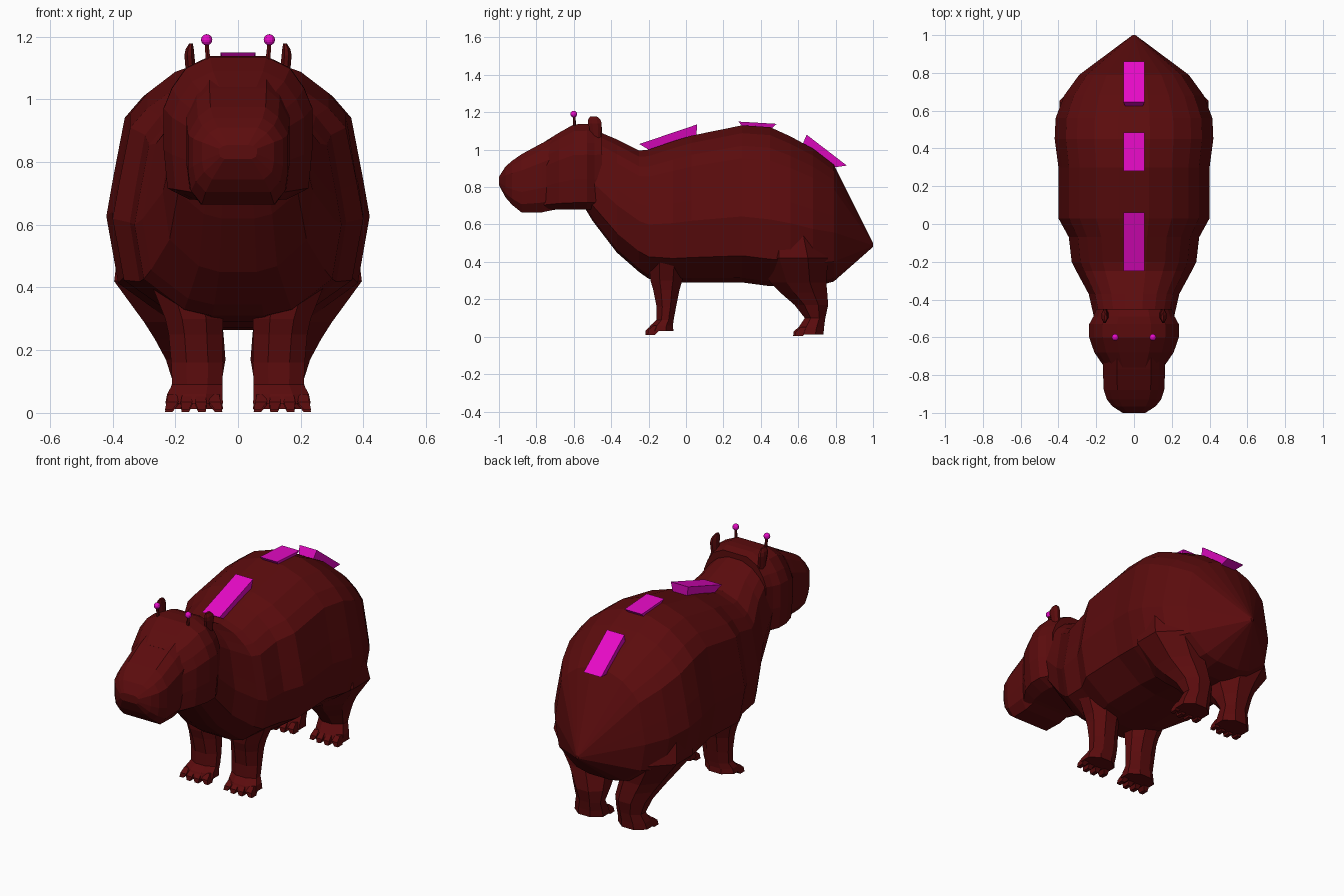
import bpy, bmesh, math
from mathutils import Vector


def material(name, rgb):
    m = bpy.data.materials.new(name)
    m.diffuse_color = (*rgb, 1)
    return m


RED = material("dark red hide", (0.105, 0.0035, 0.004))
PINK = material("magenta", (0.80, 0.003, 0.57))


def finish(name, bm, mat, mirror=False):
    bmesh.ops.recalc_face_normals(bm, faces=bm.faces[:])
    me = bpy.data.meshes.new(name)
    bm.to_mesh(me)
    bm.free()
    me.materials.append(mat)
    ob = bpy.data.objects.new(name, me)
    bpy.context.collection.objects.link(ob)
    if mirror:
        ob.modifiers.new("mirror", 'MIRROR')
    return ob


def skin(bm, rings):
    """Join a list of point rings into a closed, capped skin."""
    loops = [[bm.verts.new(p) for p in r] for r in rings]
    for a, b in zip(loops, loops[1:]):
        n = len(a)
        for i in range(n):
            bm.faces.new((a[i], a[(i + 1) % n], b[(i + 1) % n], b[i]))
    bm.faces.new(loops[0])
    bm.faces.new(loops[-1])


def body_loft(name, stations, profile):
    """Stations run along y: (y, bottom, top, half width); profile is (height, width)."""
    rings = []
    for y, bot, top, w in stations:
        right = [(w * f, y, bot + (top - bot) * t) for t, f in profile]
        rings.append(right + [(-x, yy, z) for x, yy, z in reversed(right)])
    bm = bmesh.new()
    skin(bm, rings)
    return finish(name, bm, RED)


def limb_rings(stations, n=8):
    """Stations run along z: (z, x, y, half width, half depth)."""
    k = 1 / math.cos(math.pi / n)
    angles = [(i + 0.5) * 2 * math.pi / n for i in range(n)]
    return [[(x + rx * k * math.cos(a), y + ry * k * math.sin(a), z) for a in angles]
            for z, x, y, rx, ry in stations]


def leg(name, stations, toe_y, toe_z):
    bm = bmesh.new()
    skin(bm, limb_rings(stations))
    # four small pointed toes fanned across the front of the foot
    for i in range(4):
        x = 0.074 + i * 0.045
        y = toe_y + (0.012 if i in (0, 3) else 0)
        tip = x + (i - 1.5) * 0.008
        skin(bm, limb_rings([(toe_z + 0.05, x, y + 0.05, 0.014, 0.02),
                             (toe_z + 0.025, x, y + 0.03, 0.019, 0.03),
                             (toe_z, tip, y + 0.018, 0.012, 0.02)], 4))
    return finish(name, bm, RED, True)


# barrel body, from neck to pointed rump
body_loft("body", [
    (-0.56, 0.72, 1.06, 0.18), (-0.50, 0.62, 1.11, 0.21), (-0.37, 0.45, 1.055, 0.24),
    (-0.25, 0.345, 0.995, 0.305), (-0.20, 0.31, 1.0, 0.33), (-0.07, 0.29, 1.045, 0.345),
    (0.03, 0.29, 1.075, 0.40), (0.30, 0.29, 1.13, 0.40), (0.45, 0.27, 1.12, 0.42),
    (0.56, 0.27, 1.07, 0.415), (0.68, 0.265, 1.005, 0.37), (0.79, 0.295, 0.92, 0.29),
    (1.0, 0.48, 0.50, 0.008)],
    [(0, 0.25), (0.03, 0.52), (0.17, 0.91), (0.42, 1), (0.56, 0.95),
     (0.79, 0.86), (0.87, 0.72), (0.95, 0.5), (1, 0.2)])

# boxy head behind the snout, ending in a step at the neck
body_loft("head", [
    (-0.76, 0.675, 1.04, 0.155), (-0.68, 0.68, 1.09, 0.21), (-0.60, 0.68, 1.135, 0.237),
    (-0.53, 0.68, 1.138, 0.237), (-0.49, 0.68, 1.135, 0.215), (-0.45, 0.72, 1.12, 0.20)],
    [(0, 0.65), (0.08, 0.95), (0.35, 1), (0.64, 1), (0.78, 0.89), (0.92, 0.70), (1, 0.38)])

# narrower blunt square snout
body_loft("snout", [
    (-1.0, 0.81, 0.855, 0.06), (-0.965, 0.745, 0.91, 0.115), (-0.93, 0.705, 0.94, 0.143),
    (-0.88, 0.665, 0.975, 0.160), (-0.77, 0.665, 1.035, 0.165), (-0.65, 0.69, 1.09, 0.165)],
    [(0, 0.72), (0.14, 0.94), (0.35, 1), (0.72, 1), (0.90, 0.80), (1, 0.55)])

# legs
leg("front_leg", [(0.52, 0.19, -0.10, 0.13, 0.11), (0.30, 0.14, -0.105, 0.092, 0.085),
                  (0.25, 0.135, -0.105, 0.086, 0.07), (0.16, 0.13, -0.105, 0.083, 0.052),
                  (0.09, 0.13, -0.112, 0.08, 0.046),
                  (0.06, 0.138, -0.13, 0.088, 0.06), (0.03, 0.14, -0.137, 0.092, 0.07)],
    -0.215, 0.01)
leg("hind_leg", [(0.62, 0.22, 0.55, 0.15, 0.15), (0.42, 0.215, 0.575, 0.18, 0.185),
                 (0.29, 0.175, 0.60, 0.125, 0.15), (0.235, 0.155, 0.63, 0.11, 0.125),
                 (0.17, 0.135, 0.67, 0.095, 0.09), (0.10, 0.13, 0.69, 0.078, 0.055),
                 (0.05, 0.138, 0.67, 0.087, 0.068), (0.012, 0.14, 0.66, 0.092, 0.075)],
    0.575, 0.003)

# ears
bm = bmesh.new()
skin(bm, limb_rings([(1.06, 0.148, -0.48, 0.016, 0.025), (1.14, 0.155, -0.487, 0.016, 0.036),
                     (1.16, 0.154, -0.49, 0.013, 0.033), (1.178, 0.15, -0.495, 0.006, 0.018)]))
finish("ear", bm, RED, True)

# feelers: red stalks with magenta balls
bm = bmesh.new()
skin(bm, limb_rings([(1.08, 0.092, -0.595, 0.009, 0.009), (1.18, 0.1, -0.598, 0.006, 0.006)], 6))
finish("feeler_stalk", bm, RED, True)
bm = bmesh.new()
bmesh.ops.create_uvsphere(bm, u_segments=12, v_segments=8, radius=0.018)
bmesh.ops.translate(bm, verts=bm.verts[:], vec=Vector((0.1, -0.6, 1.19)))
finish("feeler_ball", bm, PINK, True)


# back plates: flared blocks, wider at the top; each edge point is (y, z)
def plate(name, top_front, top_back, low_front, low_back):
    bm = bmesh.new()
    skin(bm, [[(-w, f[0], f[1]), (w, f[0], f[1]), (w, b[0], b[1]), (-w, b[0], b[1])]
              for f, b, w in ((top_front, top_back, 0.056), (low_front, low_back, 0.045))])
    finish(name, bm, PINK)


plate("shoulder_plate", (-0.25, 1.03), (0.06, 1.135), (-0.20, 1.0), (0.055, 1.07))
plate("mid_plate", (0.28, 1.15), (0.485, 1.138), (0.31, 1.115), (0.45, 1.105))
plate("rump_plate", (0.645, 1.08), (0.86, 0.915), (0.62, 1.02), (0.79, 0.905))
